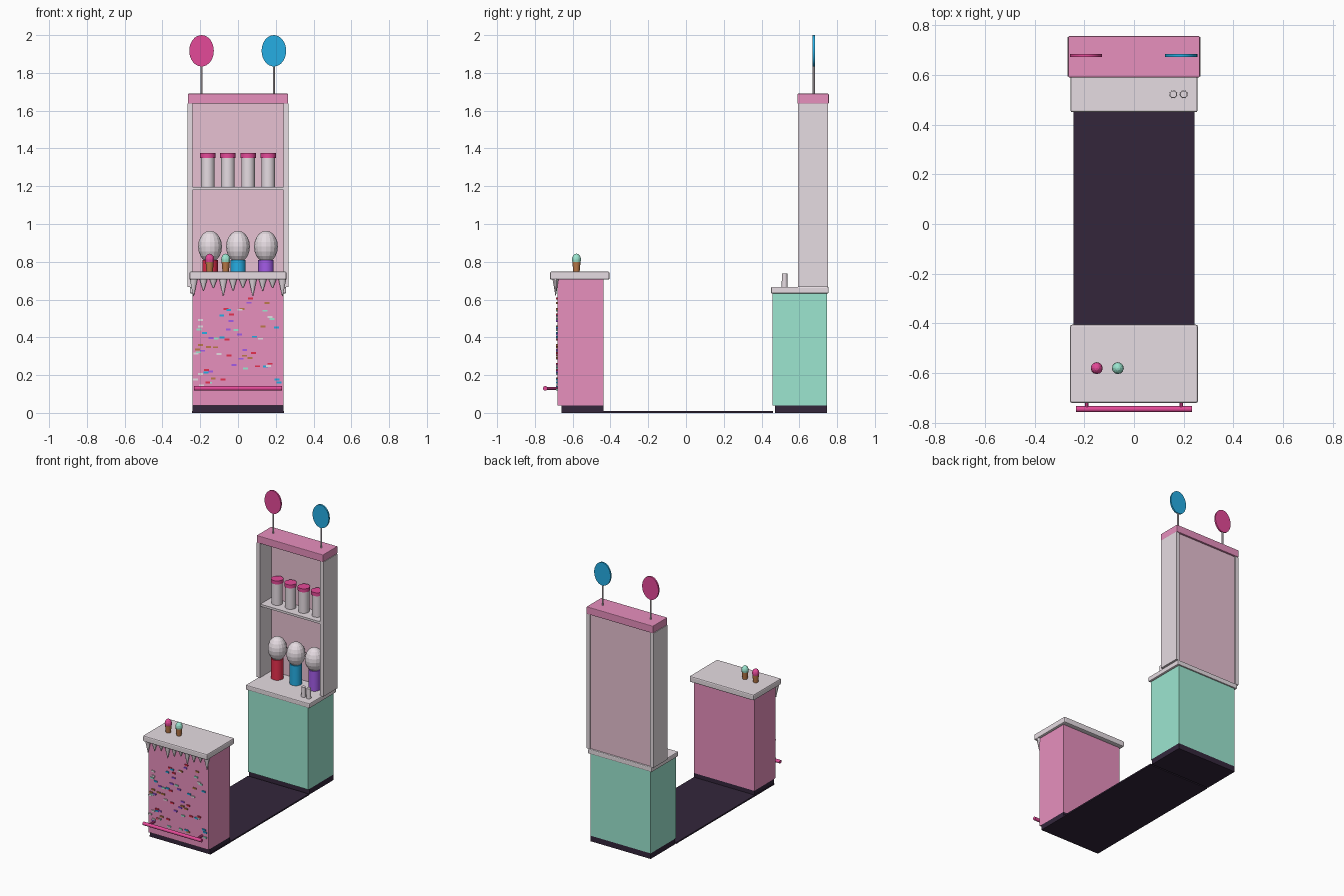
import bpy, bmesh, math, random
from mathutils import Matrix, Vector

if "Cube" in bpy.data.objects:
    bpy.data.objects.remove(bpy.data.objects["Cube"])
random.seed(7)


def material(name, hexcode):
    srgb = [int(hexcode[i:i + 2], 16) / 255 for i in (0, 2, 4)]
    col = [c / 12.92 if c < 0.04 else ((c + 0.055) / 1.055) ** 2.4 for c in srgb] + [1]
    m = bpy.data.materials.new(name)
    m.use_nodes = True
    m.diffuse_color = col
    m.node_tree.nodes["Principled BSDF"].inputs["Base Color"].default_value = col
    return m


PINK = material("candy pink", "E890BE")
PALE = material("cream white", "E6DCE2")
MINT = material("mint green", "9CE6D0")
DARK = material("dark plum", "33263B")
MAGENTA = material("hot pink", "E44A98")
BLUE = material("sky blue", "26AEE4")
RED = material("cherry red", "E6304E")
PURPLE = material("grape purple", "A45CE8")
BLUSH = material("blush panel", "E8C2D3")
WAFFLE = material("waffle brown", "BC7A48")


def finish(name, bm, mats):
    mesh = bpy.data.meshes.new(name)
    bm.to_mesh(mesh)
    bm.free()
    ob = bpy.data.objects.new(name, mesh)
    bpy.context.collection.objects.link(ob)
    for m in mats:
        mesh.materials.append(m)
    return ob


def box(name, mat, x, y, z, bevel=0):
    """Box from (low, high) pairs along each axis."""
    bm = bmesh.new()
    bmesh.ops.create_cube(bm, size=1)
    for v in bm.verts:
        v.co = [(a + b) / 2 + c * (b - a) for c, (a, b) in zip(v.co, (x, y, z))]
    ob = finish(name, bm, [mat])
    if bevel:
        mod = ob.modifiers.new("Bevel", "BEVEL")
        mod.width, mod.segments = bevel, 2
    return ob


def rod(name, mat, start, end, r1, r2=None, sides=16, stretch=1):
    """Round part between two points; stretch scales its local y radius."""
    a, b = Vector(start), Vector(end)
    bm = bmesh.new()
    bmesh.ops.create_cone(bm, cap_ends=True, segments=sides, radius1=r1,
                          radius2=r1 if r2 is None else r2, depth=(b - a).length)
    turn = (b - a).to_track_quat("Z", "Y").to_matrix().to_4x4()
    bm.transform(Matrix.Translation((a + b) / 2) @ turn @ Matrix.Diagonal((1, stretch, 1, 1)))
    ob = finish(name, bm, [mat])
    bpy.ops.object.select_all(action="DESELECT")
    ob.select_set(True)
    bpy.context.view_layer.objects.active = ob
    bpy.ops.object.shade_smooth_by_angle(angle=math.radians(35))
    return ob


def ball(name, mat, centre, r, height, seg=16, rings=10):
    bm = bmesh.new()
    bmesh.ops.create_uvsphere(bm, u_segments=seg, v_segments=rings, radius=1)
    bm.transform(Matrix.Translation(centre) @ Matrix.Diagonal((r, r, height, 1)))
    return finish(name, bm, [mat])


W = (-0.24, 0.24)

# Floor strip joining the two counters
box("floor_strip", DARK, (-0.243, 0.243), (-0.66, 0.46), (0, 0.01))

# Front counter
box("front_plinth", DARK, W, (-0.66, -0.436), (0, 0.04))
box("front_counter_body", PINK, W, (-0.68, -0.436), (0.04, 0.705))
box("front_counter_top", PALE, (-0.257, 0.257), (-0.72, -0.405), (0.705, 0.748), 0.008)

# Icing drips under the front edge
for i in range(10):
    x = -0.235 + i * 0.47 / 9
    drop = (0.085, 0.06, 0.045)[i % 3]
    rod("icing_drip", PALE, (x, -0.69, 0.708), (x, -0.69, 0.705 - drop), 0.022, 0.002, 10, 0.75)

# Sprinkles scattered over the counter front
bm = bmesh.new()
colours = [RED, BLUE, PURPLE, WAFFLE, MINT, PALE]
for i in range(66):
    spot = Vector((random.uniform(-0.225, 0.225), -0.682, random.uniform(0.1, 0.61)))
    place = Matrix.Translation(spot) @ Matrix.Diagonal((0.026, 0.01, 0.01, 1))
    made = bmesh.ops.create_cube(bm, size=1, matrix=place)
    for f in {f for v in made["verts"] for f in v.link_faces}:
        f.material_index = i % len(colours)
finish("sprinkles", bm, colours)

# Foot rail with brackets
rod("foot_rail", MAGENTA, (-0.233, -0.745, 0.13), (0.233, -0.745, 0.13), 0.012)
for x in (-0.19, 0.19):
    rod("rail_bracket", MAGENTA, (x, -0.745, 0.13), (x, -0.675, 0.13), 0.008, sides=10)

# Ice cream cones on the front counter
for x, flavour in ((-0.15, MAGENTA), (-0.065, MINT)):
    rod("waffle_cone", WAFFLE, (x, -0.58, 0.748), (x, -0.58, 0.802), 0.017, 0.022, 12)
    ball("ice_cream_scoop", flavour, (x, -0.58, 0.812), 0.024, 0.031, 12, 8)

# Back counter
box("back_plinth", DARK, W, (0.47, 0.746), (0, 0.04))
box("back_counter_body", MINT, W, (0.458, 0.746), (0.04, 0.632))
box("back_counter_top", PALE, (-0.255, 0.255), (0.45, 0.755), (0.632, 0.667), 0.006)

# Display cabinet
for side in (-1, 1):
    box("cabinet_side", PALE, sorted((side * 0.241, side * 0.267)), (0.593, 0.752), (0.667, 1.637))
box("cabinet_back", BLUSH, (-0.242, 0.242), (0.725, 0.743), (0.667, 1.637))
box("cabinet_shelf", PALE, (-0.242, 0.242), (0.6, 0.73), (1.18, 1.196))
box("cabinet_header", PINK, (-0.265, 0.265), (0.59, 0.756), (1.637, 1.69), 0.004)

# Candy jars on the shelf
for i in range(4):
    x = -0.16 + i * 0.32 / 3
    rod("candy_jar", PALE, (x, 0.675, 1.196), (x, 0.675, 1.35), 0.036)
    rod("jar_lid", MAGENTA, (x, 0.675, 1.35), (x, 0.675, 1.375), 0.041)

# Gumball machines
for x, mat in ((-0.148, RED), (0, BLUE), (0.148, PURPLE)):
    rod("gumball_base", mat, (x, 0.66, 0.667), (x, 0.66, 0.81), 0.041)
    ball("gumball_globe", PALE, (x, 0.66, 0.88), 0.063, 0.084)

# Shakers on the back counter
for x in (0.158, 0.2):
    rod("shaker", PALE, (x, 0.522, 0.667), (x, 0.522, 0.738), 0.016, 0.014, 12)

# Lollipop signs on the header
for x, mat in ((-0.193, MAGENTA), (0.19, BLUE)):
    rod("lollipop_stick", PALE, (x, 0.677, 1.69), (x, 0.677, 1.85), 0.006, sides=8)
    candy = rod("lollipop_disc", mat, (0, -0.006, 0), (0, 0.006, 0), 0.065, sides=32)
    candy.scale.z = 0.083 / 0.065
    candy.location = (x, 0.677, 1.917)
